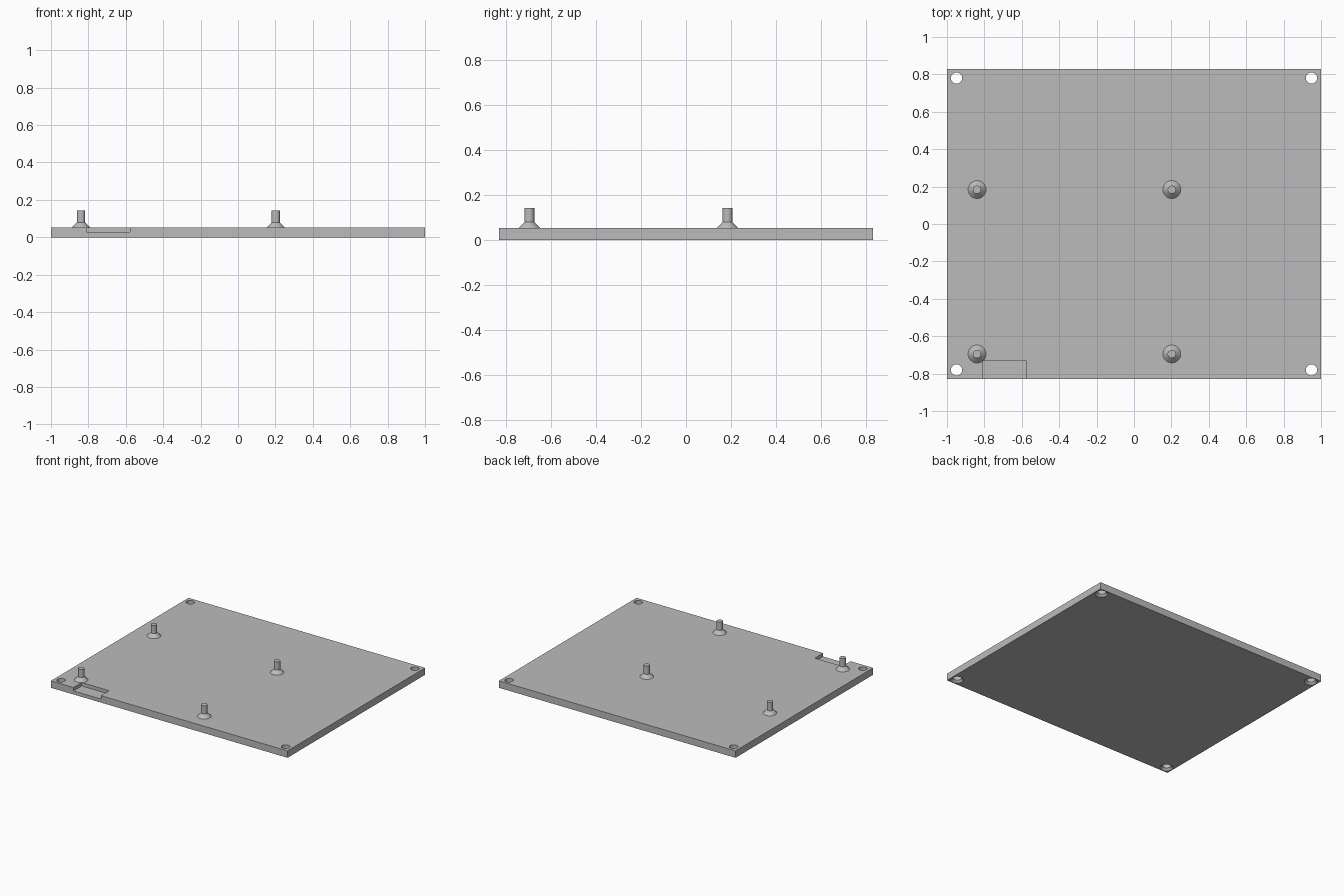
import bpy
import bmesh
import math
from mathutils import Matrix

cube = bpy.data.objects.get("Cube")
if cube:
    bpy.data.objects.remove(cube, do_unlink=True)

THICK = 0.053
HALF_Y = 0.83

grey = bpy.data.materials.new("plain grey")
grey.use_nodes = True
grey.diffuse_color = (0.5, 0.5, 0.5, 1)
grey.node_tree.nodes["Principled BSDF"].inputs["Base Color"].default_value = grey.diffuse_color


def finish(bm, name):
    bmesh.ops.recalc_face_normals(bm, faces=bm.faces[:])
    mesh = bpy.data.meshes.new(name)
    bm.to_mesh(mesh)
    bm.free()
    mesh.materials.append(grey)
    obj = bpy.data.objects.new(name, mesh)
    bpy.context.collection.objects.link(obj)
    return obj


def box(name, x0, x1, y0, y1, z0, z1):
    bm = bmesh.new()
    size = Matrix.Diagonal((x1 - x0, y1 - y0, z1 - z0, 1))
    place = Matrix.Translation(((x0 + x1) / 2, (y0 + y1) / 2, (z0 + z1) / 2))
    bmesh.ops.create_cube(bm, size=1, matrix=place @ size)
    return finish(bm, name)


def turned(name, profile, x, y, sides=32):
    """Closed solid turned around z from (radius, height) pairs."""
    bm = bmesh.new()
    rings = [[bm.verts.new((x + r * math.cos(math.tau * i / sides),
                            y + r * math.sin(math.tau * i / sides), z))
              for i in range(sides)] for r, z in profile]
    for low, high in zip(rings, rings[1:]):
        for i in range(sides):
            j = (i + 1) % sides
            bm.faces.new((low[i], low[j], high[j], high[i]))
    bm.faces.new(rings[0])
    bm.faces.new(rings[-1])
    return finish(bm, name)


def select_only(obj):
    bpy.ops.object.select_all(action='DESELECT')
    obj.select_set(True)
    bpy.context.view_layer.objects.active = obj


def cut(target, cutter):
    cutter.hide_render = True
    mod = target.modifiers.new("cut", 'BOOLEAN')
    mod.operation = 'DIFFERENCE'
    mod.solver = 'EXACT'
    mod.object = cutter
    select_only(target)
    bpy.ops.object.modifier_apply(modifier=mod.name)
    bpy.data.objects.remove(cutter, do_unlink=True)


# Base plate with an open notch in the front edge
plate = box("base_plate", -1, 1, -HALF_Y, HALF_Y, 0, THICK)
cut(plate, box("notch_cutter", -0.81, -0.578, -1, -0.73, 0.027, 0.2))

# Corner screw holes, countersunk from below
hole = [(0.06, -0.015), (0.03, 0.016), (0.03, 0.1)]
for sx in (-1, 1):
    for sy in (-1, 1):
        cut(plate, turned("hole_cutter", hole, sx * 0.949, sy * 0.78))

# Mounting pins with flared feet
pin = [(0.048, THICK), (0.022, 0.079), (0.022, 0.142)]
pins = []
for side, x in (("right", -0.839), ("left", 0.202)):
    for end, y in (("front", -0.695), ("back", 0.184)):
        pins.append(turned(f"{end}_{side}_mounting_pin", pin, x, y))

# Smooth round walls, crisp edges
for obj in [plate] + pins:
    select_only(obj)
    bpy.ops.object.shade_smooth_by_angle(angle=math.radians(30))
